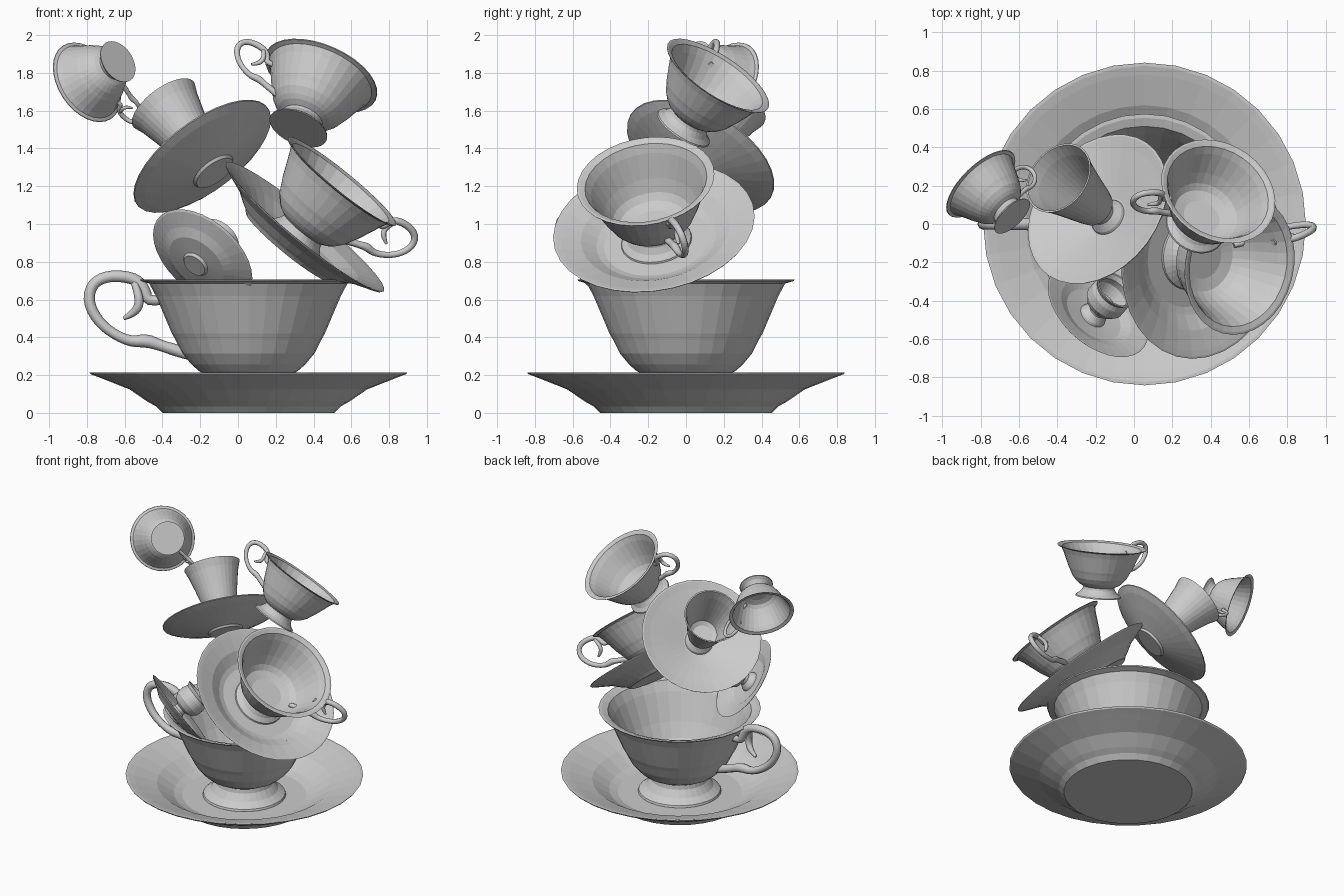
import bpy, bmesh, math
from mathutils import Vector, Matrix

if "Cube" in bpy.data.objects:
    bpy.data.objects.remove(bpy.data.objects["Cube"])


def frame(origin, axis, side=(1, 0, 0), scale=1.0, drop=0.0):
    """Local z along axis, local x towards side; origin moved back along axis by drop."""
    n = Vector(axis).normalized()
    u = Vector(side)
    u = (u - n * u.dot(n)).normalized()
    v = n.cross(u)
    rot = Matrix((u, v, n)).transposed().to_4x4()
    return Matrix.Translation(Vector(origin) - n * drop) @ rot @ Matrix.Scale(scale, 4)


def lathe(name, profile, mat, seg=32):
    """Spin a closed (radius, height) profile round local z."""
    bm = bmesh.new()
    vs = [bm.verts.new((r, 0, z)) for r, z in profile]
    es = [bm.edges.new(p) for p in zip(vs, vs[1:])]
    bmesh.ops.spin(bm, geom=vs + es, cent=(0, 0, 0), axis=(0, 0, 1),
                   angle=2 * math.pi, steps=seg)
    bmesh.ops.remove_doubles(bm, verts=bm.verts, dist=1e-4)
    bmesh.ops.recalc_face_normals(bm, faces=bm.faces)
    me = bpy.data.meshes.new(name)
    bm.to_mesh(me)
    bm.free()
    ob = bpy.data.objects.new(name, me)
    bpy.context.collection.objects.link(ob)
    ob.matrix_world = mat
    return ob


def handle(name, mat):
    """Scrolled handle: main loop plus a thin twin strand, in the local xz plane."""
    main = [(.28, 0, .295, .75), (.36, 0, .325, 1.1), (.46, 0, .355, .9), (.54, 0, .385, 1.2),
            (.62, 0, .375, .9), (.72, 0, .42, .85), (.80, 0, .49, .9), (.85, 0, .59, .95),
            (.83, 0, .68, .95), (.76, 0, .722, .95), (.66, 0, .725, 1), (.58, 0, .70, 1),
            (.545, 0, .64, 1), (.53, 0, .585, .9), (.45, 0, .60, .8)]
    twin = [(.61, .0, .71, .6), (.585, .03, .64, .7), (.575, .03, .57, .8),
            (.61, .01, .525, .7), (.66, 0, .50, .35)]
    cu = bpy.data.curves.new(name, 'CURVE')
    cu.dimensions = '3D'
    cu.bevel_depth = .031
    cu.bevel_resolution = 2
    cu.use_fill_caps = True
    for pts in (main, twin):
        sp = cu.splines.new('NURBS')
        sp.points.add(len(pts) - 1)
        for p, (x, y, z, r) in zip(sp.points, pts):
            p.co = (x, y, z, 1)
            p.radius = r
        sp.order_u = 3
        sp.use_endpoint_u = True
        sp.resolution_u = 3
    ob = bpy.data.objects.new(name, cu)
    bpy.context.collection.objects.link(ob)
    ob.matrix_world = mat
    bpy.ops.object.select_all(action='DESELECT')
    ob.select_set(True)
    bpy.context.view_layer.objects.active = ob
    bpy.ops.object.convert(target='MESH')


SAUCER = [(0, 0), (.455, 0), (.49, .035), (.535, .06), (.63, .125), (.79, .188), (.835, .205),
          (.842, .215), (.825, .215), (.78, .203), (.62, .15), (.50, .075), (.44, .055), (0, .055)]
CUP = [(0, .06), (.295, .06), (.29, .075), (.24, .11), (.205, .16), (.20, .19), (.262, .222),
       (.30, .255), (.35, .315), (.385, .385), (.405, .42), (.49, .62), (.525, .685),
       (.57, .698), (.575, .706), (.555, .706), (.51, .69), (.47, .62), (.385, .42),
       (.33, .315), (.28, .265), (.18, .24), (0, .24)]


def teacup(name, mat):
    lathe(name + "_body", CUP, mat)
    handle(name + "_handle", mat)


# large base cup and saucer
base = frame((.055, 0, 0), (0, 0, 1), (-1, 0, 0))
lathe("base_saucer", SAUCER, base)
teacup("base_cup", base)

# tilted cup and saucer leaning on the base cup
tilt = frame((.355, -.17, .985), (.625, -.14, .768), (.75, .37, -.55), .64, .138)
lathe("tilted_saucer", SAUCER, tilt)
teacup("tilted_cup", tilt)

# top right cup and upturned left cup, placed from their rim centres
teacup("top_cup", frame((.44, .17, 1.785), (.34, .52, .785), (-.91, -.03, .41), .551, .706 * .551))
teacup("upturned_cup", frame((-.80, .21, 1.75), (-.63, .65, -.42), (.71, .27, -.64), .404, .706 * .404))

# shallow dish with a tapered beaker
dish = frame((-.19, .078, 1.36), (-.54, .43, .724))
lathe("upper_dish", [(0, -.125), (.115, -.125), (.125, -.11), (.26, -.07), (.38, -.03), (.43, -.006),
                     (.432, 0), (.42, 0), (.37, -.018), (.25, -.055), (.11, -.1), (0, -.1)], dish)
lathe("beaker", [(0, -.1), (.10, -.1), (.095, -.085), (.065, -.05), (.065, -.02), (.10, .01),
                 (.115, .06), (.15, .21), (.178, .32), (.20, .378), (.19, .378),
                 (.165, .31), (.138, .21), (.10, .05), (.07, .03), (0, .03)], dish)

# small dish and goblet dropped inside the base cup
small = frame((-.187, -.447, .83), (.53, .6, .6))
lathe("small_dish", [(0, -.085), (.065, -.085), (.075, -.07), (.17, -.06), (.22, -.035), (.30, -.008),
                     (.31, 0), (.30, 0), (.215, -.02), (.165, -.043), (.06, -.055), (0, -.055)], small)
lathe("goblet", [(0, -.055), (.075, -.055), (.07, -.04), (.045, -.01), (.045, .01), (.085, .03),
                 (.11, .07), (.11, .12), (.10, .15), (.115, .175), (.105, .175), (.09, .15),
                 (.098, .11), (.075, .05), (0, .03)], small)
